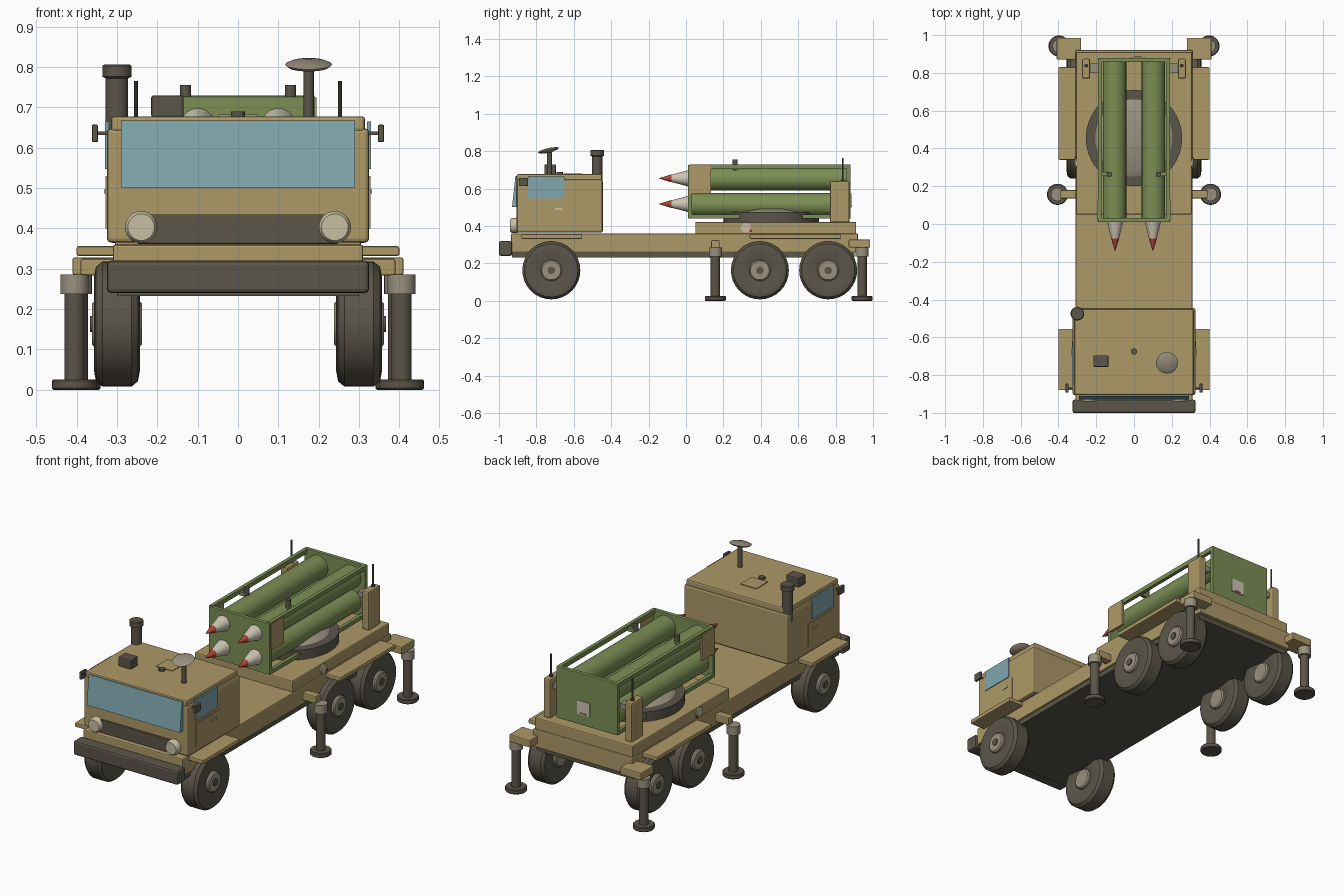
import bpy, bmesh, math
from mathutils import Matrix, Vector


def mat(name, r, g, b):
    m = bpy.data.materials.new(name)
    m.diffuse_color = (r, g, b, 1)
    return m


TAN = mat("sand", 0.42, 0.32, 0.135)
GREEN = mat("olive_green", 0.20, 0.27, 0.09)
DARK = mat("dark_grey", 0.105, 0.092, 0.068)
GLASS = mat("glass_blue", 0.22, 0.39, 0.42)
LAMP = mat("lamp_cream", 0.58, 0.52, 0.36)
GREY = mat("hub_grey", 0.32, 0.285, 0.215)
RED = mat("warhead_red", 0.40, 0.06, 0.035)
WHITE = mat("off_white", 0.62, 0.57, 0.46)


def finish(name, bm, material, bevel=0.0, smooth=False):
    me = bpy.data.meshes.new(name)
    bmesh.ops.recalc_face_normals(bm, faces=bm.faces)
    bm.to_mesh(me)
    bm.free()
    ob = bpy.data.objects.new(name, me)
    bpy.context.collection.objects.link(ob)
    me.materials.append(material)
    if bevel:
        b = ob.modifiers.new("bevel", 'BEVEL')
        b.width, b.segments = bevel, 2
    if smooth:
        bpy.ops.object.select_all(action='DESELECT')
        bpy.context.view_layer.objects.active = ob
        ob.select_set(True)
        bpy.ops.object.shade_smooth_by_angle(angle=math.radians(35))
    return ob


def box(name, x0, x1, y0, y1, z0, z1, m, bevel=0.0):
    bm = bmesh.new()
    bmesh.ops.create_cube(bm, size=1, matrix=Matrix.Translation(
        ((x0 + x1) / 2, (y0 + y1) / 2, (z0 + z1) / 2)) @ Matrix.Diagonal(
        (x1 - x0, y1 - y0, z1 - z0, 1)))
    return finish(name, bm, m, bevel)


def pair_box(name, x0, x1, *rest):
    box(name + "_right", x0, x1, *rest)
    box(name + "_left", -x1, -x0, *rest)


def lathe(name, origin, axis, profile, m, n=28):
    """Revolve (radius, distance) points round an axis, ends capped."""
    rot = Vector((0, 0, 1)).rotation_difference(Vector(axis)).to_matrix().to_4x4()
    T = Matrix.Translation(origin) @ rot
    bm = bmesh.new()
    rings = []
    for r, h in profile:
        rings.append([bm.verts.new(T @ Vector((r * math.cos(2 * math.pi * i / n),
                                               r * math.sin(2 * math.pi * i / n), h)))
                      for i in range(n)])
    for a, b in zip(rings, rings[1:]):
        for i in range(n):
            j = (i + 1) % n
            bm.faces.new((a[i], a[j], b[j], b[i]))
    bm.faces.new(rings[0][::-1])
    bm.faces.new(rings[-1])
    return finish(name, bm, m, smooth=True)


def cyl(name, x, y, z0, z1, r, m, n=24):
    return lathe(name, (x, y, z0), (0, 0, 1), [(r, 0), (r, z1 - z0)], m, n)


# chassis, bed and platform
box("under_frame", -0.30, 0.30, -0.93, 0.90, 0.232, 0.265, DARK)
box("bed", -0.31, 0.31, -0.935, 0.92, 0.26, 0.36, TAN, 0.006)
box("launcher_platform", -0.305, 0.305, 0.05, 0.91, 0.355, 0.422, TAN, 0.006)
box("bumper", -0.325, 0.325, -1.0, -0.93, 0.24, 0.32, DARK, 0.01)
pair_box("front_fender", 0.29, 0.40, -0.88, -0.555, 0.332, 0.356, TAN, 0.005)
pair_box("rear_fender", 0.29, 0.40, 0.34, 0.83, 0.332, 0.356, TAN, 0.005)

# cab
box("cab", -0.325, 0.325, -0.905, -0.445, 0.365, 0.648, TAN, 0.01)
box("cab_roof", -0.315, 0.315, -0.905, -0.45, 0.64, 0.678, TAN, 0.008)
box("roof_hatch", -0.05, 0.05, -0.655, -0.555, 0.675, 0.682, TAN)
cyl("hatch_knob", 0, -0.675, 0.675, 0.69, 0.017, DARK, 12)
box("grille", -0.25, 0.25, -0.915, -0.90, 0.362, 0.435, DARK, 0.003)
pair_box("side_window", 0.32, 0.329, -0.845, -0.65, 0.547, 0.665, GLASS)
pair_box("door_panel", 0.32, 0.328, -0.84, -0.62, 0.40, 0.53, TAN)
pair_box("door_handle", 0.32, 0.332, -0.70, -0.66, 0.487, 0.497, LAMP)

# windscreen leaning back at the top
ws = box("windscreen", -0.29, 0.29, -0.93, -0.90, 0.502, 0.668, GLASS)
for v in ws.data.vertices:
    if v.co.y < -0.92 and v.co.z > 0.6:
        v.co.y = -0.912

# headlights and mirrors
for s, side in ((1, "right"), (-1, "left")):
    lathe("headlight_" + side, (s * 0.24, -0.90, 0.403), (0, -1, 0),
          [(0.04, 0), (0.04, 0.03), (0.033, 0.04)], LAMP)
    lathe("side_lamp_" + side, (s * 0.303, 0.32, 0.39), (s, 0, 0),
          [(0.026, 0), (0.026, 0.009)], LAMP, 16)
    lathe("side_lamp_centre_" + side, (s * 0.305, 0.345, 0.375), (s, 0, 0),
          [(0.007, 0), (0.007, 0.009)], RED, 10)
pair_box("mirror", 0.347, 0.362, -0.893, -0.845, 0.614, 0.657, DARK, 0.003)
pair_box("mirror_arm", 0.31, 0.35, -0.873, -0.865, 0.632, 0.640, DARK)

# roof equipment
lathe("exhaust_stack", (-0.30, -0.475, 0.60), (0, 0, 1),
      [(0.028, 0), (0.028, 0.172), (0.036, 0.176), (0.036, 0.203), (0.032, 0.206)], DARK)
box("roof_sensor", -0.215, -0.135, -0.757, -0.695, 0.675, 0.73, DARK, 0.006)
cyl("dish_post", 0.175, -0.73, 0.67, 0.80, 0.013, DARK, 16)
lathe("dish", (0.175, -0.733, 0.797), (0, -0.22, 0.975),
      [(0.02, -0.004), (0.05, 0.003), (0.058, 0.010), (0.045, 0.016), (0.015, 0.02)], GREY)

# wheels
tyre = [(0.07, -0.045), (0.115, -0.057), (0.142, -0.052), (0.155, -0.036), (0.155, 0.036),
        (0.142, 0.052), (0.115, 0.057), (0.07, 0.045)]
for i, y in enumerate((-0.72, 0.395, 0.76)):
    for s, side in ((1, "right"), (-1, "left")):
        tag = f"_{i + 1}_{side}"
        c = (s * 0.30, y, 0.163)
        lathe("tyre" + tag, c, (s, 0, 0), tyre, DARK, 32)
        lathe("hub" + tag, c, (s, 0, 0),
              [(0.05, -0.062), (0.057, -0.056), (0.057, 0.056), (0.05, 0.062)], GREY)
        lathe("hub_cap" + tag, c, (s, 0, 0), [(0.02, 0), (0.02, 0.067)], DARK, 12)
    box(f"axle_{i + 1}", -0.26, 0.26, y - 0.02, y + 0.02, 0.145, 0.185, DARK).hide_render = True

# outriggers
pair_box("front_outrigger_arm", 0.29, 0.39, 0.135, 0.18, 0.283, 0.325, TAN, 0.005)
pair_box("rear_outrigger_arm", 0.28, 0.41, 0.87, 0.985, 0.285, 0.328, TAN, 0.005)
for tag, x, y in (("front", 0.405, 0.157), ("rear", 0.397, 0.942)):
    for s, side in ((1, "right"), (-1, "left")):
        n = f"{tag}_outrigger_"
        cyl(n + "leg_" + side, s * x, y, 0.01, 0.25, 0.025, DARK)
        cyl(n + "collar_" + side, s * x, y, 0.237, 0.286, 0.035, GREY)
        lathe(n + "foot_" + side, (s * x, y, 0), (0, 0, 1),
              [(0.052, 0), (0.056, 0.004), (0.056, 0.022), (0.052, 0.026)], DARK)

# turntable
cyl("turntable", 0, 0.455, 0.42, 0.475, 0.255, DARK, 40)
lathe("turntable_cap", (0, 0.455, 0.474), (0, 0, 1), [(0.207, 0), (0.17, 0.018)], GREY, 40)

# launcher frame
box("launcher_front_plate", -0.19, 0.19, 0.01, 0.032, 0.44, 0.727, GREEN, 0.003)
box("launcher_back_plate", -0.19, 0.19, 0.858, 0.88, 0.44, 0.73, GREEN, 0.003)
pair_box("top_rail", 0.17, 0.19, 0.02, 0.87, 0.705, 0.73, GREEN)
pair_box("bottom_rail", 0.17, 0.19, 0.02, 0.87, 0.44, 0.462, GREEN)
pair_box("side_panel", 0.18, 0.194, 0.018, 0.133, 0.575, 0.724, TAN)
pair_box("rail_knob_base", 0.12, 0.17, 0.255, 0.275, 0.70, 0.72, GREEN)
box("back_label", -0.02, 0.06, 0.875, 0.885, 0.50, 0.575, WHITE)
box("back_label_mark", 0.0, 0.04, 0.878, 0.887, 0.505, 0.511, RED)

# launch tubes and missile noses
for s, side in ((1, "right"), (-1, "left")):
    cyl("rail_knob_" + side, s * 0.13, 0.262, 0.69, 0.755, 0.014, DARK, 12)
    for z, lvl in ((0.655, "upper"), (0.518, "lower")):
        tag = f"_{lvl}_{side}"
        lathe("launch_tube" + tag, (s * 0.103, 0.02, z - 0.004), (0, 1, 0),
              [(0.062, 0), (0.062, 0.85)], GREEN, 32)
        lathe("missile_nose" + tag, (s * 0.10, 0.012, z), (0, -1, 0),
              [(0.043, 0), (0.02, 0.09)], WHITE)
        lathe("missile_tip" + tag, (s * 0.10, -0.078, z), (0, -1, 0),
              [(0.021, 0), (0.001, 0.066)], RED)

# rear equipment posts with aerials
pair_box("rear_post", 0.232, 0.275, 0.77, 0.875, 0.42, 0.64, TAN, 0.008)
pair_box("post_link", 0.185, 0.24, 0.80, 0.85, 0.58, 0.61, GREY)
for s, side in ((1, "right"), (-1, "left")):
    cyl("aerial_" + side, s * 0.253, 0.838, 0.63, 0.765, 0.005, DARK, 10)
    cyl("aerial_base_" + side, s * 0.253, 0.838, 0.635, 0.65, 0.01, DARK, 10)
